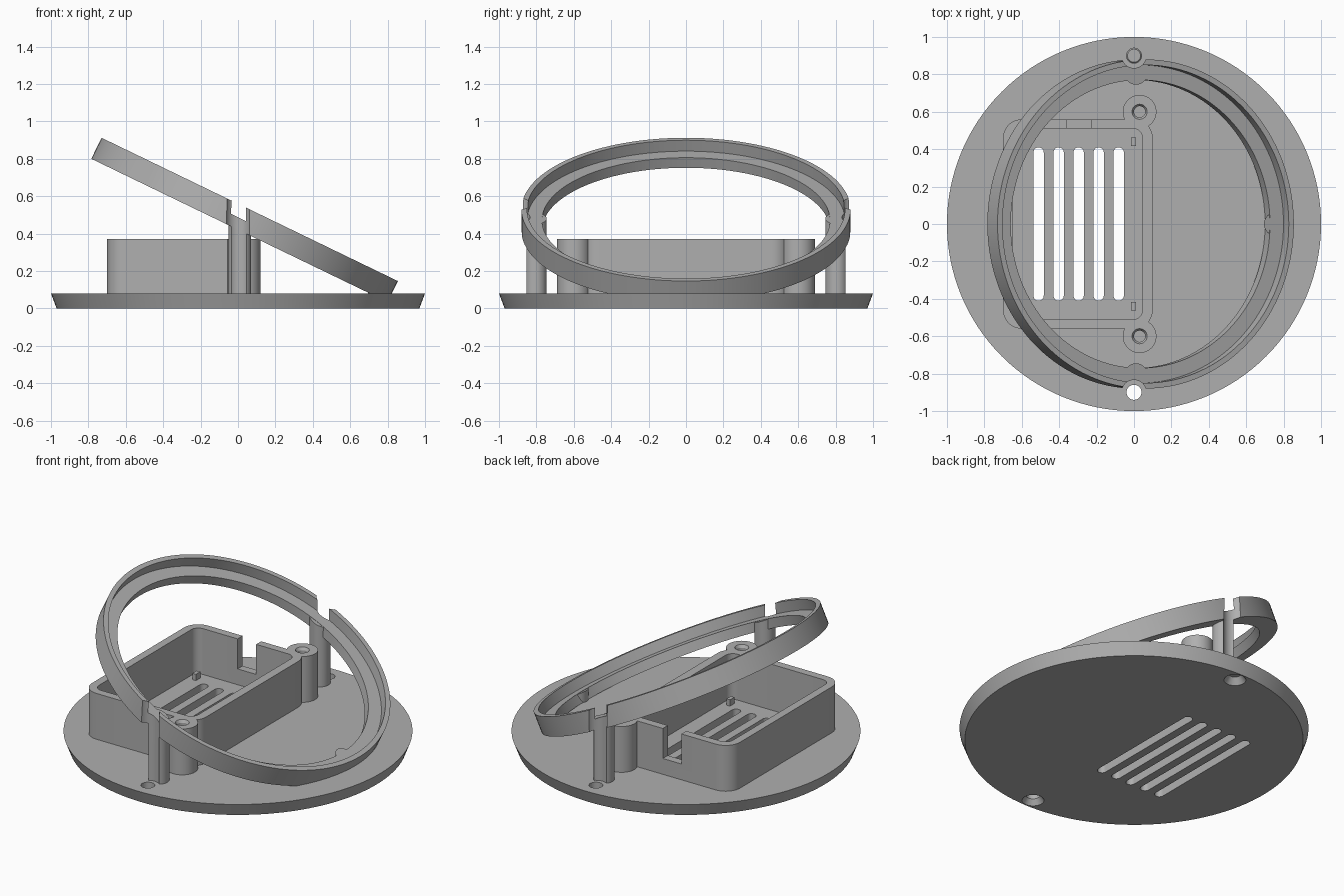
import bpy, bmesh, math
from mathutils import Matrix, Vector

if "Cube" in bpy.data.objects:
    bpy.data.objects.remove(bpy.data.objects["Cube"])

grey = bpy.data.materials.new("plain_grey")
grey.use_nodes = True
grey.diffuse_color = (0.43, 0.43, 0.43, 1)
grey.node_tree.nodes["Principled BSDF"].inputs["Base Color"].default_value = grey.diffuse_color

TOP = 0.08          # upper face of the base plate
RIM = 0.37          # upper edge of the box
TILT = math.radians(25.8)
LEDGE = 0.06        # ring ledge height along its own axis
ring_frame = Matrix.Translation((0.008, 0, 0.417)) @ Matrix.Rotation(TILT, 4, 'Y')


def finish(name, bm):
    bmesh.ops.recalc_face_normals(bm, faces=bm.faces)
    mesh = bpy.data.meshes.new(name)
    bm.to_mesh(mesh)
    bm.free()
    mesh.materials.append(grey)
    obj = bpy.data.objects.new(name, mesh)
    bpy.context.collection.objects.link(obj)
    return obj


def cylinder(name, x, y, z0, z1, r0, r1=None, sides=48):
    bm = bmesh.new()
    place = Matrix.Translation((x, y, (z0 + z1) / 2))
    bmesh.ops.create_cone(bm, cap_ends=True, segments=sides, radius1=r0,
                          radius2=r0 if r1 is None else r1, depth=z1 - z0, matrix=place)
    return finish(name, bm)


def prism(name, points, z0, z1, matrix=Matrix()):
    bm = bmesh.new()
    face = bm.faces.new([bm.verts.new((x, y, z0)) for x, y in points])
    extruded = bmesh.ops.extrude_face_region(bm, geom=[face])["geom"]
    verts = [v for v in extruded if isinstance(v, bmesh.types.BMVert)]
    bmesh.ops.translate(bm, verts=verts, vec=(0, 0, z1 - z0))
    bm.transform(matrix)
    return finish(name, bm)


def rounded(x0, x1, y0, y1, r, steps=10):
    """Rounded rectangle outline, counter-clockwise."""
    corners = [(x1 - r, y1 - r), (x0 + r, y1 - r), (x0 + r, y0 + r), (x1 - r, y0 + r)]
    points = []
    for quarter, (cx, cy) in enumerate(corners):
        for i in range(steps + 1):
            a = (quarter + i / steps) * math.pi / 2
            points.append((cx + r * math.cos(a), cy + r * math.sin(a)))
    return points


def block(name, x0, x1, y0, y1, z0, z1):
    return prism(name, [(x0, y0), (x1, y0), (x1, y1), (x0, y1)], z0, z1)


def boolean(obj, other, operation='DIFFERENCE'):
    """Apply a boolean and throw the helper away."""
    other.hide_render = True
    mod = obj.modifiers.new("join_or_cut", 'BOOLEAN')
    mod.operation, mod.object, mod.solver = operation, other, 'EXACT'
    bpy.ops.object.select_all(action='DESELECT')
    bpy.context.view_layer.objects.active = obj
    obj.select_set(True)
    bpy.ops.object.modifier_apply(modifier=mod.name)
    bpy.data.objects.remove(other)


def smooth(obj):
    bpy.ops.object.select_all(action='DESELECT')
    bpy.context.view_layer.objects.active = obj
    obj.select_set(True)
    bpy.ops.object.shade_smooth_by_angle(angle=math.radians(30))


# Base plate with countersunk screw holes and vent slots
base = cylinder("base_plate", 0, 0, 0, TOP, 0.97, 1.0, 128)
for side in (-1, 1):
    boolean(base, cylinder("hole", 0, 0.9 * side, -0.1, 0.2, 0.04))
    boolean(base, cylinder("countersink", 0, 0.9 * side, -0.01, 0.04, 0.07, 0.035))
for i in range(5):
    x = -0.51 + 0.107 * i
    outline = rounded(x - 0.0275, x + 0.0275, -0.41, 0.41, 0.0274)
    boolean(base, prism("slot", outline, -0.1, 0.2))
smooth(base)

# Open box with two screw bosses and a cable notch in the back wall
box = prism("box_walls", rounded(-0.70, 0.10, -0.56, 0.56, 0.1), TOP, RIM)
for side in (-1, 1):
    boolean(box, cylinder("boss", 0.03, 0.6 * side, TOP, RIM, 0.09), 'UNION')
boolean(box, prism("cavity", rounded(-0.65, 0.045, -0.51, 0.51, 0.05), 0, 1))
for side in (-1, 1):
    boolean(box, cylinder("bore", 0.03, 0.6 * side, 0.12, 0.5, 0.03))
    boolean(box, cylinder("bore_mouth", 0.03, 0.6 * side, RIM - 0.02, RIM + 0.001, 0.028, 0.041))
boolean(box, block("cable_notch", -0.36, -0.23, 0.45, 0.7, 0.18, 0.6))
smooth(box)

# Small locating pegs on the box floor
for x, end in ((-0.6, "left"), (-0.003, "right")):
    for y, side in ((-0.44, "front"), (0.44, "back")):
        block(f"peg_{end}_{side}", x - 0.0125, x + 0.0125, y - 0.022, y + 0.022, TOP - 0.01, TOP + 0.04)

# Tilted ring: thin outer wall with an inner ledge
bm = bmesh.new()
profile = [(0.77, 0), (0.88, 0), (0.88, 0.125), (0.85, 0.125), (0.85, LEDGE), (0.77, LEDGE)]
verts = [bm.verts.new((r, 0, z)) for r, z in profile]
edges = [bm.edges.new((verts[i - 1], verts[i])) for i in range(len(verts))]
bmesh.ops.spin(bm, geom=verts + edges, cent=(0, 0, 0), axis=(0, 0, 1),
               angle=math.tau, steps=128, use_merge=True)
bmesh.ops.remove_doubles(bm, verts=bm.verts, dist=1e-4)
bm.transform(ring_frame)
ring = finish("tilted_ring", bm)

# Finger notch at the high end, screwdriver clearances, flat cut at the base
turn = Matrix(((0, 0, 1, 0), (1, 0, 0, 0), (0, 1, 0, 0), (0, 0, 0, 1)))
half = [(0.195, 0.057), (0.2, 0.085), (0.215, 0.11), (0.24, 0.13), (0.24, 0.2)]
outline = half + [(-y, z) for y, z in reversed(half)]
boolean(ring, prism("finger_notch", outline, -1, -0.7, ring_frame @ turn))
for side in (-1, 1):
    boolean(ring, cylinder("clearance", 0, 0.9 * side, 0.1, 1, 0.066))
boolean(ring, block("floor_cut", -2, 2, -2, 2, -1, TOP - 0.01))
smooth(ring)

# Support posts whose tops follow the ring ledge
for name, x, y in (("front_post", 0.01, -0.805), ("back_post", 0.01, 0.805), ("low_post", 0.755, 0)):
    post = cylinder(name, x, y, 0.07, 0.3, 0.06)
    origin = ring_frame @ Vector((0, 0, LEDGE - 0.002))
    for v in post.data.vertices:
        if v.co.z > 0.2:
            v.co.z = origin.z - (v.co.x - origin.x) * math.tan(TILT)
    if y:
        boolean(post, cylinder("clearance", 0, math.copysign(0.9, y), 0, 1, 0.066))
    smooth(post)
